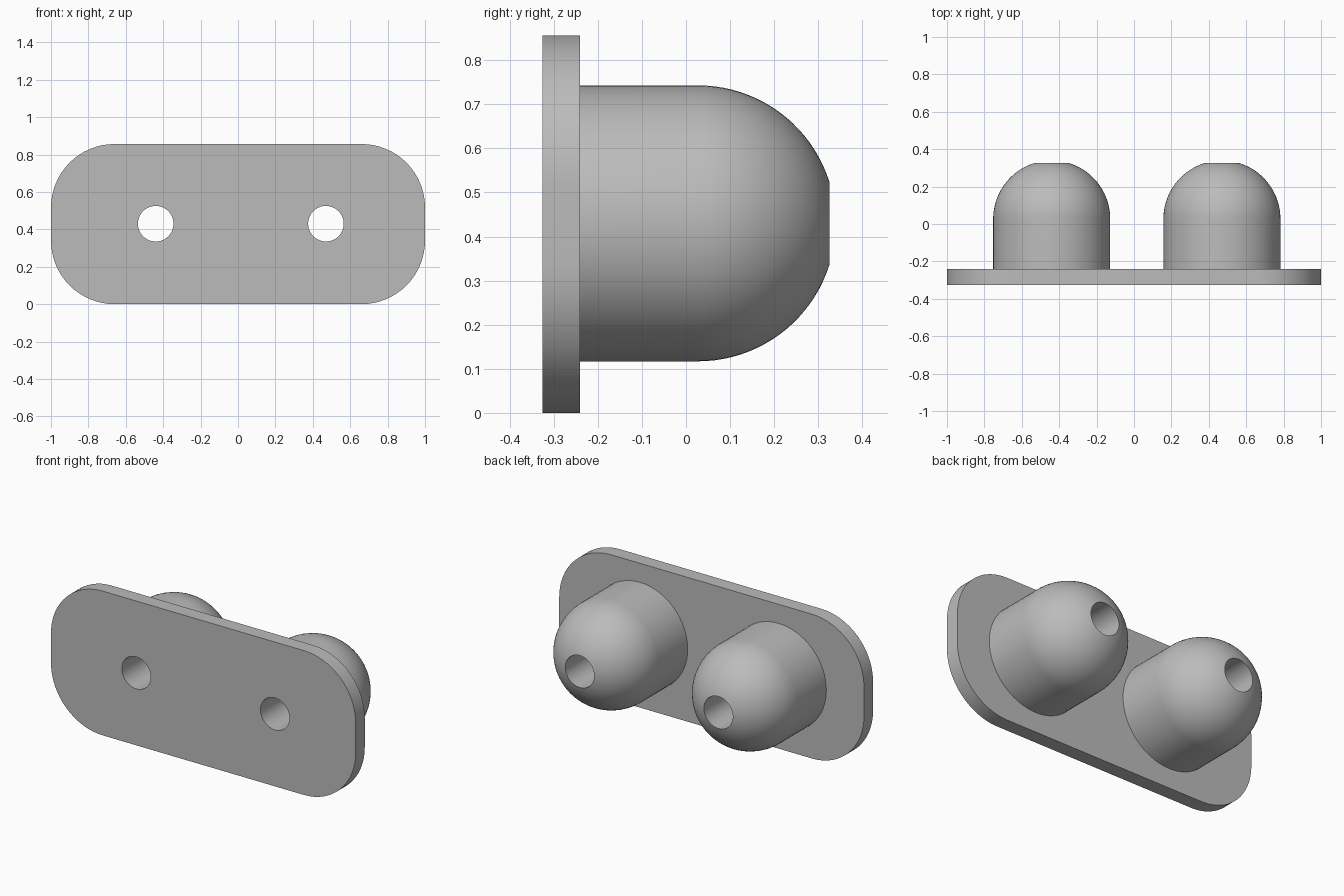
import bpy, bmesh
from math import sin, cos, pi, radians, asin
from mathutils import Matrix

cube = bpy.data.objects.get("Cube")
if cube:
    bpy.data.objects.remove(cube, do_unlink=True)

HEIGHT, CORNER = 0.856, 0.34
FRONT, PLATE_BACK, TIP = -0.325, -0.24, 0.325
STUD_R, HOLE_R = 0.313, 0.095
MID_Z = 0.43
STUDS = {"right": -0.44, "left": 0.47}
SIDES = 64

grey = bpy.data.materials.new("plain grey")
grey.use_nodes = True
colour = (0.5, 0.5, 0.5, 1)
grey.diffuse_color = colour
grey.node_tree.nodes["Principled BSDF"].inputs["Base Color"].default_value = colour


def smooth(obj):
    bpy.ops.object.select_all(action='DESELECT')
    obj.select_set(True)
    bpy.context.view_layer.objects.active = obj
    bpy.ops.object.shade_smooth_by_angle(angle=radians(30))


def arc(cx, cy, r, start, end, n):
    angles = [start + (end - start) * i / n for i in range(n + 1)]
    return [(cx + r * cos(a), cy + r * sin(a)) for a in angles]


# Backing plate: rounded outline with two round holes, extruded to thickness
outline = []
for i, (sx, sz) in enumerate([(1, 1), (-1, 1), (-1, -1), (1, -1)]):
    outline += arc(sx * (1 - CORNER), HEIGHT / 2 + sz * (HEIGHT / 2 - CORNER),
                   CORNER, i * pi / 2, (i + 1) * pi / 2, 16)
holes = [arc(x, MID_Z, HOLE_R, 0, 2 * pi, SIDES)[:-1] for x in STUDS.values()]

curve = bpy.data.curves.new("plate_outline", 'CURVE')
curve.dimensions = '2D'
curve.fill_mode = 'BOTH'
curve.extrude = (PLATE_BACK - FRONT) / 2
for loop in [outline] + holes:
    spline = curve.splines.new('POLY')
    spline.points.add(len(loop) - 1)
    for point, (x, z) in zip(spline.points, loop):
        point.co = (x, z, 0, 1)
    spline.use_cyclic_u = True
plate = bpy.data.objects.new("backing_plate", curve)
bpy.context.collection.objects.link(plate)
plate.location.y = (FRONT + PLATE_BACK) / 2
plate.rotation_euler.x = pi / 2
curve.materials.append(grey)
bpy.ops.object.select_all(action='DESELECT')
plate.select_set(True)
bpy.context.view_layer.objects.active = plate
bpy.ops.object.convert(target='MESH')
bm = bmesh.new()
bm.from_mesh(plate.data)
bmesh.ops.remove_doubles(bm, verts=bm.verts, dist=1e-5)
bmesh.ops.recalc_face_normals(bm, faces=bm.faces)
bm.to_mesh(plate.data)
bm.free()
smooth(plate)


# Domed studs: profile of wall, dome and bore, spun around the y axis
def make_stud(name, x):
    rim = asin(HOLE_R / STUD_R)
    dome_y = TIP - STUD_R * cos(rim)
    profile = [(STUD_R, PLATE_BACK)]
    profile += arc(0, dome_y, STUD_R, 0, pi / 2 - rim, 20)
    profile.append((HOLE_R, PLATE_BACK))
    bm = bmesh.new()
    verts = [bm.verts.new((r, y, 0)) for r, y in profile]
    edges = [bm.edges.new(pair) for pair in zip(verts, verts[1:])]
    bmesh.ops.spin(bm, geom=verts + edges, cent=(0, 0, 0), axis=(0, 1, 0),
                   angle=2 * pi, steps=SIDES, use_merge=True)
    bmesh.ops.remove_doubles(bm, verts=bm.verts, dist=1e-5)
    bmesh.ops.recalc_face_normals(bm, faces=bm.faces)
    # Outer wall must face away from the axis
    wall = max(bm.faces, key=lambda f: f.calc_center_median().xz.length)
    if wall.normal.xz.dot(wall.calc_center_median().xz) < 0:
        bmesh.ops.reverse_faces(bm, faces=bm.faces)
    bmesh.ops.transform(bm, matrix=Matrix.Translation((x, 0, MID_Z)), verts=bm.verts)
    mesh = bpy.data.meshes.new(name)
    bm.to_mesh(mesh)
    bm.free()
    mesh.materials.append(grey)
    obj = bpy.data.objects.new(name, mesh)
    bpy.context.collection.objects.link(obj)
    smooth(obj)


for side, x in STUDS.items():
    make_stud(side + "_domed_stud", x)
